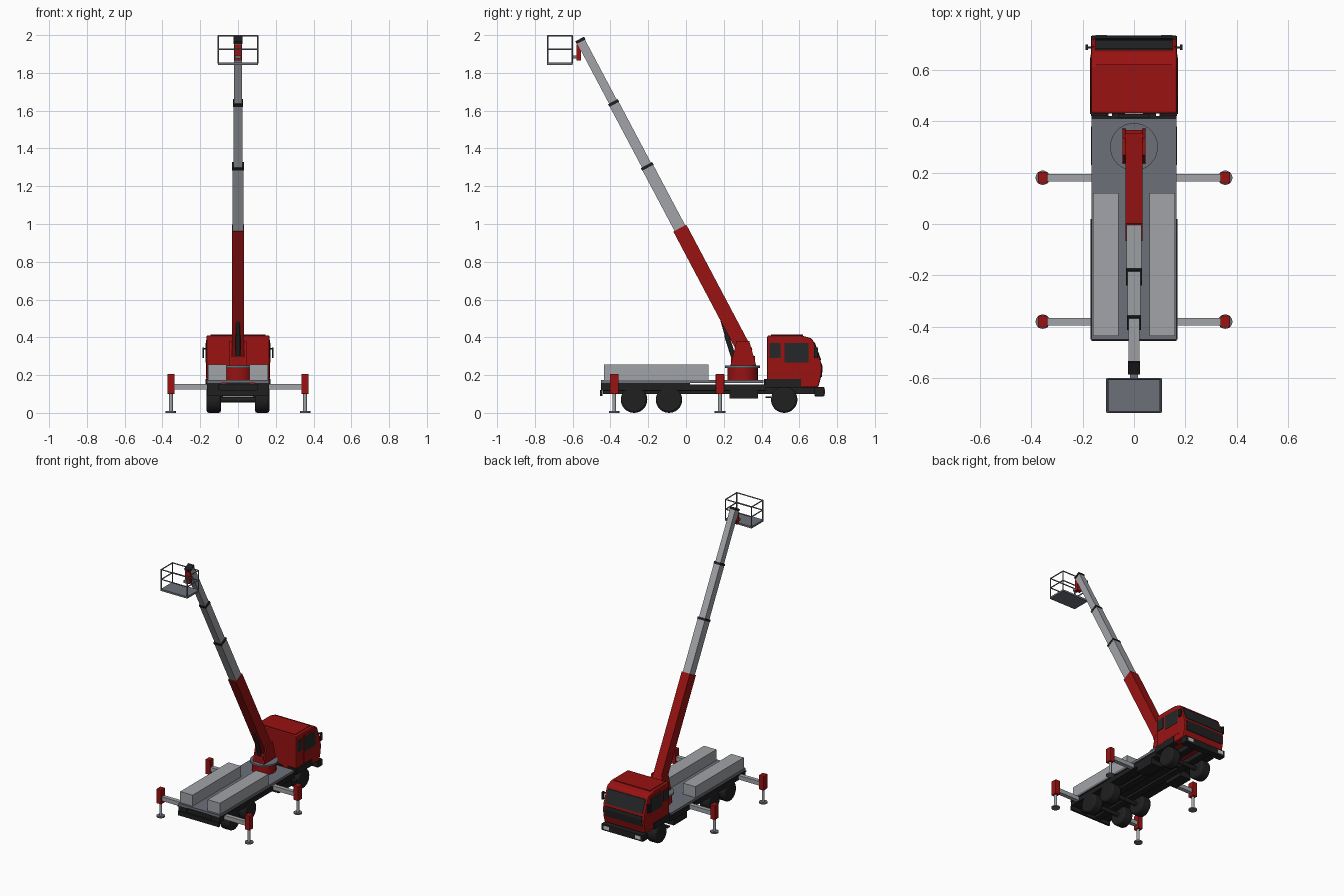
import bpy, bmesh, math
from mathutils import Vector, Matrix

old = bpy.data.objects.get("Cube")
if old:
    bpy.data.objects.remove(old, do_unlink=True)


def material(name, r, g, b):
    m = bpy.data.materials.new(name)
    m.use_nodes = True
    m.diffuse_color = (r, g, b, 1)
    m.node_tree.nodes["Principled BSDF"].inputs["Base Color"].default_value = (r, g, b, 1)
    return m


RED = material("red paint", 0.32, 0.006, 0.006)
DECK = material("deck grey", 0.15, 0.16, 0.19)
STEEL = material("light grey", 0.36, 0.37, 0.39)
BLACK = material("black", 0.014, 0.014, 0.015)
GLASS = material("dark glass", 0.018, 0.02, 0.021)
LAMP = material("lamp white", 0.6, 0.6, 0.6)


def finish(name, bm, mat, bevel=0, smooth=False):
    bmesh.ops.recalc_face_normals(bm, faces=bm.faces)
    me = bpy.data.meshes.new(name)
    bm.to_mesh(me)
    bm.free()
    me.materials.append(mat)
    ob = bpy.data.objects.new(name, me)
    bpy.context.scene.collection.objects.link(ob)
    if bevel:
        mod = ob.modifiers.new("bevel", "BEVEL")
        mod.width, mod.segments = bevel, 2
    if smooth:
        bpy.ops.object.select_all(action="DESELECT")
        ob.select_set(True)
        bpy.context.view_layer.objects.active = ob
        bpy.ops.object.shade_smooth_by_angle(angle=math.radians(35))
    return ob


def box(name, x, y, z, mat, bevel=0):
    """Box from (low, high) ranges on each axis."""
    bm = bmesh.new()
    bmesh.ops.create_cube(bm, size=1)
    for v in bm.verts:
        v.co = [(r[0] + r[1]) / 2 + c * (r[1] - r[0]) for r, c in zip((x, y, z), v.co)]
    return finish(name, bm, mat, bevel)


def side(s, a, b):
    """Range on the x axis, mirrored by sign."""
    return tuple(sorted((s * a, s * b)))


def prism(name, pts, x, mat, bevel=0):
    """Side profile of (y, z) points pulled along x."""
    bm = bmesh.new()
    face = bm.faces.new([bm.verts.new((x[0], p, q)) for p, q in pts])
    out = bmesh.ops.extrude_face_region(bm, geom=[face])
    for v in out["geom"]:
        if isinstance(v, bmesh.types.BMVert):
            v.co.x = x[1]
    return finish(name, bm, mat, bevel)


def rod(name, a, b, r, mat, sides=24, bevel=0):
    a, b = Vector(a), Vector(b)
    bm = bmesh.new()
    turn = (b - a).to_track_quat("Z", "Y").to_matrix().to_4x4()
    bmesh.ops.create_cone(bm, cap_ends=True, segments=sides, radius1=r, radius2=r,
                          depth=(b - a).length, matrix=Matrix.Translation((a + b) / 2) @ turn)
    return finish(name, bm, mat, bevel, smooth=sides > 8)


# Chassis and deck
for s in (-1, 1):
    box("frame_rail", side(s, 0.035, 0.085), (-0.44, 0.68), (0.10, 0.15), BLACK)
    box("side_skirt", side(s, 0.10, 0.165), (-0.45, 0.42), (0.118, 0.15), BLACK)
    box("rear_fender", side(s, 0.09, 0.17), (-0.45, 0.02), (0.15, 0.158), BLACK)
    box("tool_box", side(s, 0.08, 0.168), (0.23, 0.38), (0.075, 0.12), BLACK)
    box("deck_locker", side(s, 0.06, 0.16), (-0.435, 0.12), (0.175, 0.255), STEEL)
    box("mud_flap", side(s, 0.10, 0.167), (0.42, 0.45), (0.08, 0.088), BLACK)
box("chassis_floor", (-0.10, 0.10), (-0.44, 0.42), (0.115, 0.15), BLACK)
box("deck", (-0.165, 0.165), (-0.45, 0.41), (0.157, 0.175), DECK)
box("rear_bumper", (-0.165, 0.165), (-0.456, -0.442), (0.09, 0.12), BLACK)
box("cab_rear_intake", (-0.06, 0.06), (0.413, 0.428), (0.10, 0.18), BLACK)

# Wheels and axles
for y in (-0.275, -0.09, 0.52):
    rod("axle", (-0.1, y, 0.07), (0.1, y, 0.07), 0.015, BLACK, 12)
    for s in (-1, 1):
        rod("wheel", (s * 0.09, y, 0.07), (s * 0.166, y, 0.07), 0.07, BLACK, 28, 0.012)

# Cab body
prism("cab", [(0.43, 0.135), (0.70, 0.135), (0.715, 0.19), (0.72, 0.24), (0.712, 0.28),
              (0.677, 0.375), (0.665, 0.395), (0.61, 0.41), (0.43, 0.41)],
      (-0.167, 0.167), RED, 0.008)
box("roof_panel", (-0.145, 0.145), (0.45, 0.62), (0.408, 0.414), RED)
prism("windscreen", [(0.708, 0.28), (0.716, 0.28), (0.682, 0.373), (0.672, 0.373)],
      (-0.15, 0.15), GLASS)
prism("grille", [(0.70, 0.19), (0.719, 0.19), (0.724, 0.24), (0.719, 0.262), (0.70, 0.262)],
      (-0.15, 0.15), BLACK)
box("front_bumper", (-0.167, 0.167), (0.68, 0.733), (0.088, 0.136), BLACK, 0.004)
for s in (-1, 1):
    box("headlight", side(s, 0.105, 0.15), (0.73, 0.735), (0.10, 0.125), LAMP)
    box("door", side(s, 0.16, 0.169), (0.515, 0.66), (0.183, 0.385), RED)
    box("door_window", side(s, 0.162, 0.171), (0.522, 0.648), (0.268, 0.37), GLASS)
    box("rear_window", side(s, 0.162, 0.170), (0.442, 0.50), (0.29, 0.37), GLASS)
    box("wheel_arch", side(s, 0.12, 0.171), (0.428, 0.61), (0.134, 0.18), BLACK)
    box("cab_rear_corner", side(s, 0.105, 0.167), (0.421, 0.432), (0.135, 0.18), BLACK)
    box("mirror", side(s, 0.179, 0.189), (0.678, 0.698), (0.29, 0.345), BLACK)
    box("mirror_arm", side(s, 0.155, 0.182), (0.682, 0.69), (0.335, 0.343), BLACK)

# Outriggers
for y in (0.18, -0.38):
    box("outrigger_beam", (-0.34, 0.34), (y - 0.015, y + 0.015), (0.124, 0.154), STEEL)
    for s in (-1, 1):
        x = s * 0.355
        box("outrigger_housing", (x - 0.019, x + 0.019), (y - 0.023, y + 0.023),
            (0.10, 0.206), RED, 0.004)
        rod("outrigger_leg", (x, y, 0.005), (x, y, 0.11), 0.010, STEEL, 16)
        rod("outrigger_foot", (x, y, 0), (x, y, 0.009), 0.028, DECK)

# Turntable and turret
rod("turntable_base", (0, 0.30, 0.17), (0, 0.30, 0.24), 0.08, RED, 32)
rod("turntable_ring", (0, 0.30, 0.238), (0, 0.30, 0.25), 0.093, DECK, 40)
for s in (-1, 1):
    prism("turret_cheek", [(0.235, 0.25), (0.372, 0.25), (0.335, 0.38), (0.268, 0.38)],
          side(s, 0.033, 0.045), RED)
box("turret_floor", (-0.034, 0.034), (0.238, 0.365), (0.25, 0.30), RED)
rod("lift_cylinder", (0, 0.25, 0.30), (0, 0.215, 0.41), 0.013, BLACK, 16)
rod("lift_piston", (0, 0.215, 0.41), (0, 0.192, 0.49), 0.010, BLACK, 16)

# Telescopic boom, built along its own axis
FOOT = Vector((0, 0.3175, 0.317))
ALONG = (Vector((0, -0.563, 1.98)) - FOOT).normalized()
ACROSS = ALONG.cross(Vector((1, 0, 0)))


def boom(name, start, end, width, depth, mat):
    pts = [FOOT + ALONG * t + ACROSS * d * depth / 2
           for t, d in ((start, -1), (end, -1), (end, 1), (start, 1))]
    prism(name, [(p.y, p.z) for p in pts], (-width / 2, width / 2), mat)


boom("main_boom", 0, 0.748, 0.066, 0.078, RED)
boom("second_section", 0.60, 1.12, 0.058, 0.064, STEEL)
boom("third_section", 1.0, 1.50, 0.050, 0.054, STEEL)
boom("fourth_section", 1.4, 1.875, 0.042, 0.046, STEEL)
for at, w, d in ((1.118, 0.062, 0.068), (1.498, 0.054, 0.058), (1.873, 0.046, 0.052)):
    boom("boom_collar", at - 0.008, at + 0.008, w, d, BLACK)

# Basket and its mount
box("basket_mount", (-0.019, 0.019), (-0.581, -0.555), (1.865, 1.95), RED)
box("basket_bracket", (-0.015, 0.015), (-0.605, -0.57), (1.875, 1.893), DECK)
box("basket_floor", (-0.107, 0.107), (-0.735, -0.60), (1.842, 1.855), DECK)
X, Y0, Y1 = 0.104, -0.732, -0.603
for z in (1.925, 1.996):
    for y in (Y0, Y1):
        rod("basket_rail", (-X, y, z), (X, y, z), 0.004, DECK, 8)
    for x in (-X, X):
        rod("basket_rail", (x, Y0, z), (x, Y1, z), 0.004, DECK, 8)
for x in (-X, X):
    for y in (Y0, Y1):
        rod("basket_post", (x, y, 1.85), (x, y, 1.999), 0.004, DECK, 8)
